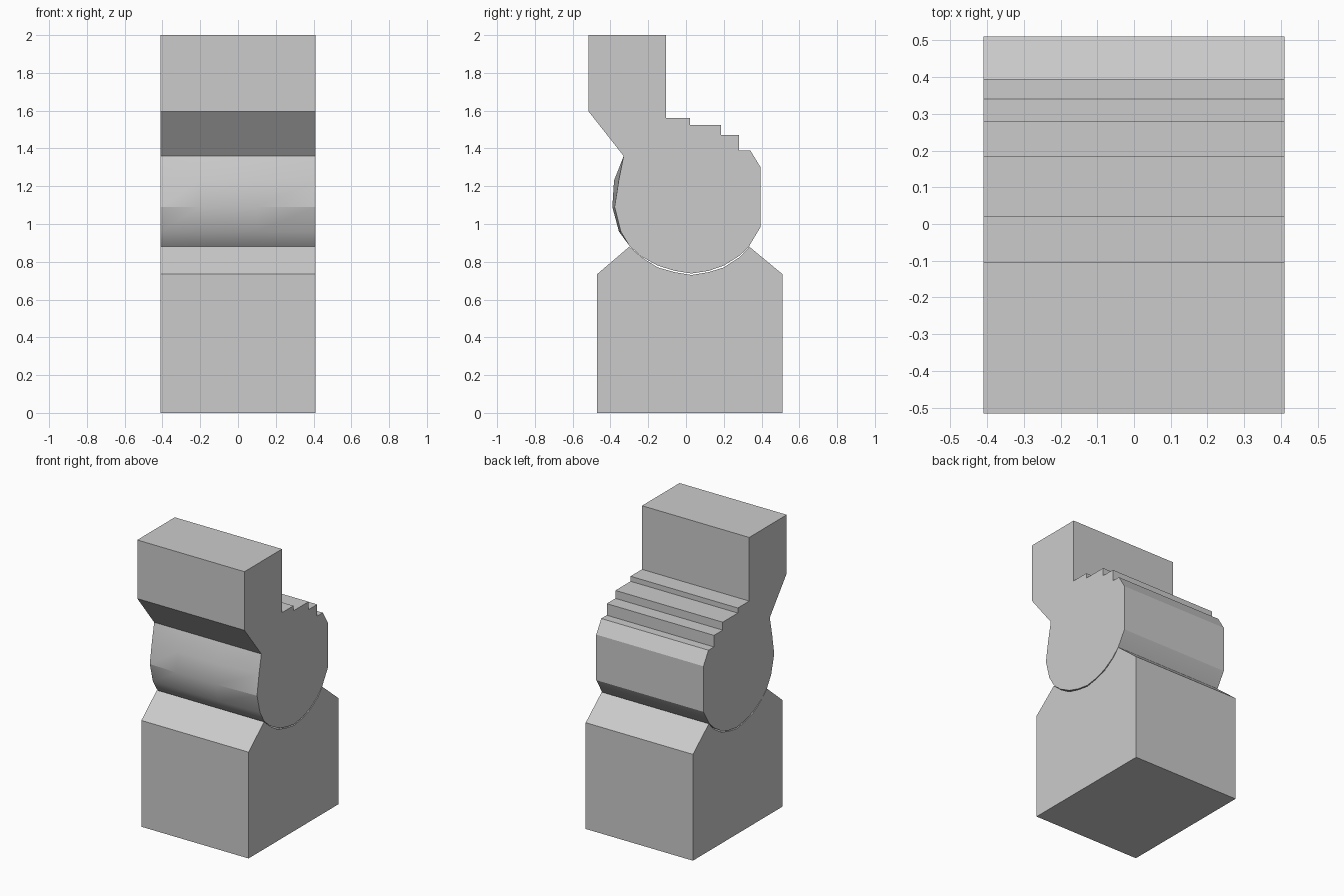
import bpy
import bmesh
import math

cube = bpy.data.objects.get("Cube")
if cube:
    bpy.data.objects.remove(cube, do_unlink=True)

HALF_WIDTH = 0.41

grey = bpy.data.materials.new("plain grey")
grey.use_nodes = True
COLOUR = (0.6, 0.6, 0.6, 1)
grey.diffuse_color = COLOUR
grey.node_tree.nodes["Principled BSDF"].inputs["Base Color"].default_value = COLOUR


def loft(name, sections):
    """Skin a row of (x, [(y, z), ...]) sections and cap both ends."""
    bm = bmesh.new()
    rings = [[bm.verts.new((x, y, z)) for y, z in pts] for x, pts in sections]
    for a, b in zip(rings, rings[1:]):
        for i in range(len(a)):
            j = (i + 1) % len(a)
            bm.faces.new((a[i], a[j], b[j], b[i]))
    bm.faces.new(rings[0])
    bm.faces.new(rings[-1])
    bmesh.ops.recalc_face_normals(bm, faces=bm.faces)
    mesh = bpy.data.meshes.new(name)
    bm.to_mesh(mesh)
    bm.free()
    mesh.materials.append(grey)
    obj = bpy.data.objects.new(name, mesh)
    bpy.context.collection.objects.link(obj)
    bpy.ops.object.select_all(action="DESELECT")
    obj.select_set(True)
    bpy.context.view_layer.objects.active = obj
    bpy.ops.object.shade_smooth_by_angle(angle=math.radians(20))
    return obj


# Base block with sloping shoulders and a rounded socket
base = [(-0.47, 0), (0.51, 0), (0.51, 0.735), (0.335, 0.88),
        (0.285, 0.825), (0.2, 0.77), (0.12, 0.745), (0.03, 0.73),
        (-0.06, 0.745), (-0.15, 0.77), (-0.23, 0.82), (-0.3, 0.88),
        (-0.47, 0.735)]
loft("base_block", [(x, base) for x in (-HALF_WIDTH, HALF_WIDTH)])

# Upper joint: neck block, stepped back, round belly
back = [(-0.515, 1.595), (-0.515, 2), (-0.105, 2), (-0.105, 1.56),
        (0.02, 1.56), (0.02, 1.525), (0.185, 1.525), (0.185, 1.47),
        (0.28, 1.47), (0.28, 1.39), (0.34, 1.39), (0.395, 1.3),
        (0.395, 0.985), (0.335, 0.885)]
underside = [(0.28, 0.83), (0.2, 0.78), (0.12, 0.752), (0.03, 0.738),
             (-0.06, 0.752), (-0.15, 0.78), (-0.24, 0.83), (-0.3, 0.885)]


def upper_profile(bulge):
    """The belly swells forward away from the two ends."""
    belly = [(-0.345 - 0.01 * bulge, 0.96), (-0.378 - 0.012 * bulge, 1.09),
             (-0.356 - 0.025 * bulge, 1.23), (-0.33, 1.36)]
    return back + underside + belly


loft("upper_joint", [(x, upper_profile(bulge)) for x, bulge in
                     ((-HALF_WIDTH, 0), (-0.2, 0.8), (0.1, 1), (HALF_WIDTH, 0))])
